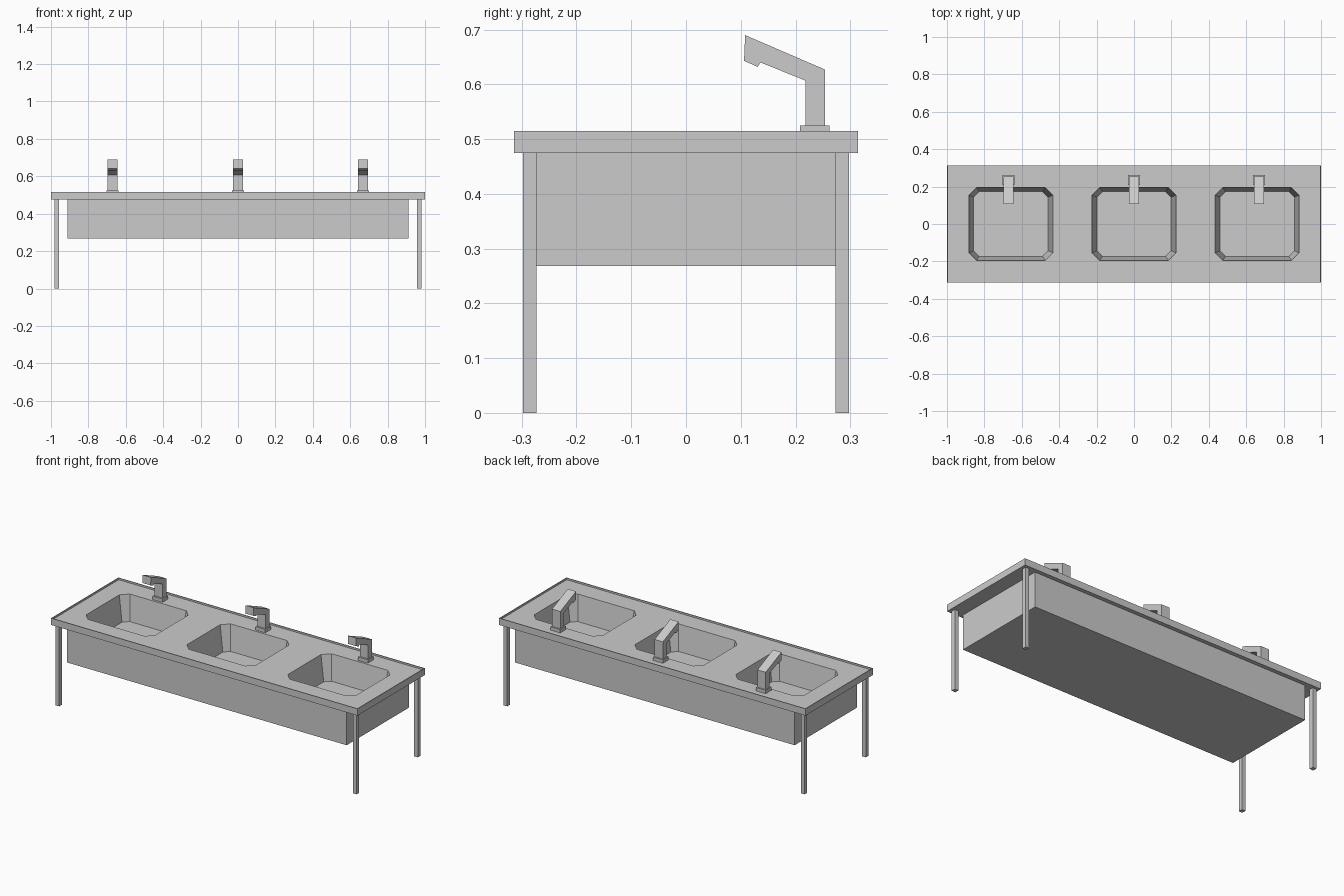
import bpy
import bmesh

cube = bpy.data.objects.get("Cube")
if cube:
    bpy.data.objects.remove(cube, do_unlink=True)

steel = bpy.data.materials.new("grey_steel")
steel.use_nodes = True
grey = (0.6, 0.6, 0.6, 1)
steel.diffuse_color = grey
steel.node_tree.nodes["Principled BSDF"].inputs["Base Color"].default_value = grey


def loft(name, lower, upper):
    """Closed solid between two matching loops of points."""
    bm = bmesh.new()
    a = [bm.verts.new(p) for p in lower]
    b = [bm.verts.new(p) for p in upper]
    bm.faces.new(a)
    bm.faces.new(b)
    for i in range(len(a)):
        j = (i + 1) % len(a)
        bm.faces.new((a[i], a[j], b[j], b[i]))
    bmesh.ops.recalc_face_normals(bm, faces=bm.faces)
    mesh = bpy.data.meshes.new(name)
    bm.to_mesh(mesh)
    bm.free()
    mesh.materials.append(steel)
    obj = bpy.data.objects.new(name, mesh)
    bpy.context.collection.objects.link(obj)
    return obj


def box(name, x0, x1, y0, y1, z0, z1):
    base = [(x0, y0), (x1, y0), (x1, y1), (x0, y1)]
    return loft(name, [(x, y, z0) for x, y in base], [(x, y, z1) for x, y in base])


def octagon(cx, hx, hy, cut, z):
    """Rectangle with clipped corners."""
    pts = [(hx, cut - hy), (hx, hy - cut), (hx - cut, hy), (cut - hx, hy),
           (-hx, hy - cut), (-hx, cut - hy), (cut - hx, -hy), (hx - cut, -hy)]
    return [(cx + x, y, z) for x, y in pts]


def carve(obj, cutters):
    bpy.context.view_layer.objects.active = obj
    for c in cutters:
        mod = obj.modifiers.new("carve", 'BOOLEAN')
        mod.operation = 'DIFFERENCE'
        mod.solver = 'EXACT'
        mod.object = c
        bpy.ops.object.modifier_apply(modifier=mod.name)


TOP, DECK, UNDER, FLOOR = 0.515, 0.505, 0.475, 0.355

# Countertop with a thin raised rim, and the apron box below
countertop = box("countertop", -1, 1, -0.314, 0.314, UNDER, TOP)
apron = box("apron_box", -0.912, 0.912, -0.29, 0.29, 0.268, UNDER)

# Tapered basins sunk through both
recess = box("rim_cutter", -0.995, 0.995, -0.309, 0.309, DECK, TOP + 0.1)
basins = [loft("basin_cutter", octagon(x, 0.199, 0.173, 0.03, FLOOR),
               octagon(x, 0.228, 0.198, 0.042, TOP + 0.01))
          for x in (-0.658, 0, 0.658)]
carve(countertop, [recess] + basins)
carve(apron, basins)
for c in [recess] + basins:
    bpy.data.objects.remove(c, do_unlink=True)

# Four square legs
for side, sx in (("left", 1), ("right", -1)):
    for end, sy in (("front", -1), ("back", 1)):
        xs = sorted((sx * 0.958, sx * 0.982))
        ys = sorted((sy * 0.273, sy * 0.298))
        box(f"{end}_{side}_leg", *xs, *ys, 0, UNDER)

# Angular taps on flat base plates
tap_profile = [(0.218, 0.52), (0.254, 0.52), (0.254, 0.627), (0.108, 0.69),
               (0.106, 0.643), (0.131, 0.632), (0.136, 0.64), (0.218, 0.607)]
for label, x in (("right", -0.671), ("middle", 0), ("left", 0.669)):
    box(f"{label}_tap_base", x - 0.032, x + 0.032, 0.208, 0.262, DECK, 0.525)
    loft(f"{label}_tap", [(x - 0.027, y, z) for y, z in tap_profile],
         [(x + 0.027, y, z) for y, z in tap_profile])
